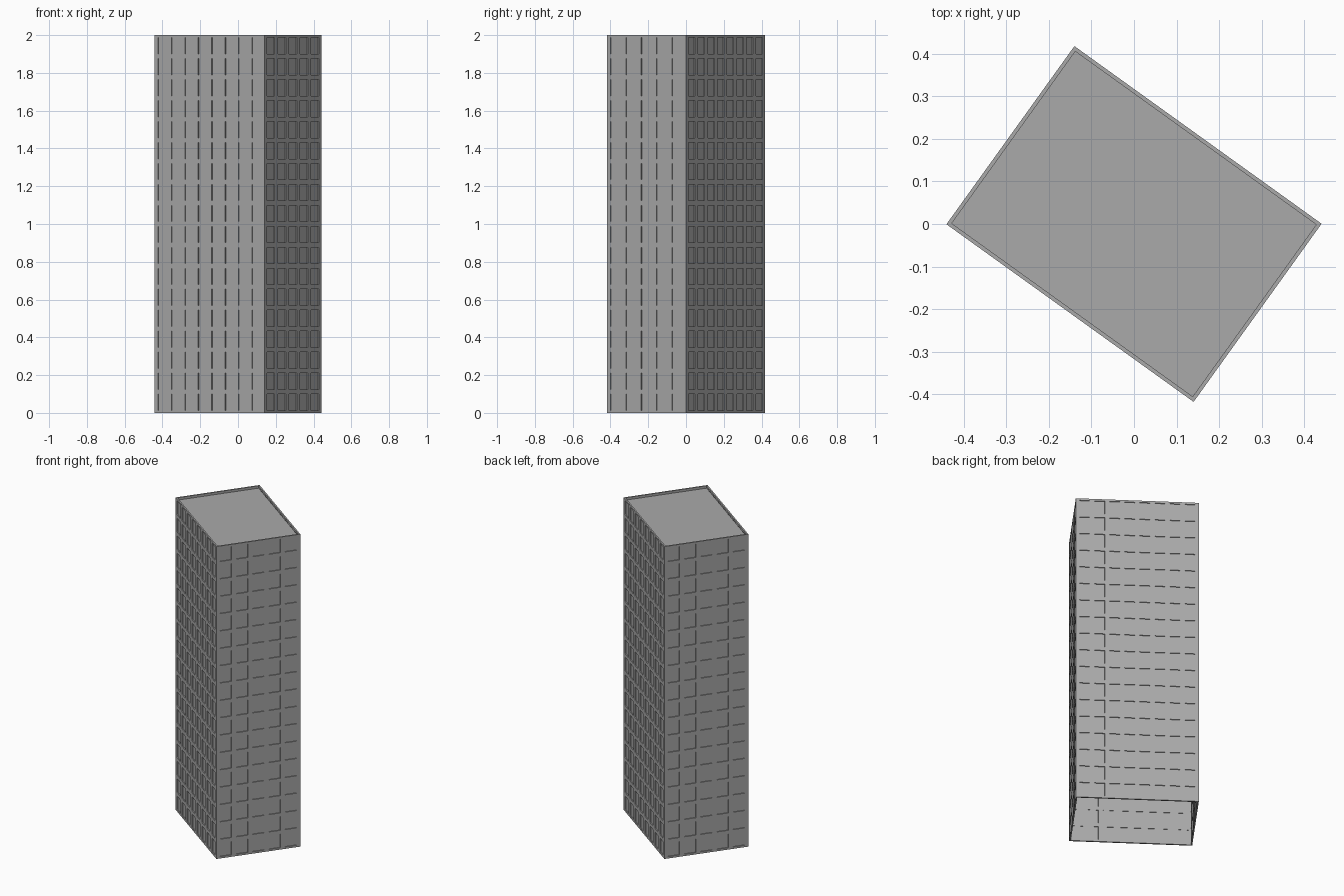
import bpy, bmesh, math
from mathutils import Matrix, Vector

cube = bpy.data.objects.get("Cube")
if cube:
    bpy.data.objects.remove(cube, do_unlink=True)

LENGTH, DEPTH, HEIGHT = 0.716, 0.516, 2.0
WALL = 0.009
FLOORS = 18
TURN = Matrix.Rotation(math.radians(-35.7), 4, 'Z')

concrete = bpy.data.materials.new("grey concrete")
concrete.use_nodes = True
grey = (0.40, 0.40, 0.40, 1)
concrete.diffuse_color = grey
concrete.node_tree.nodes["Principled BSDF"].inputs["Base Color"].default_value = grey


def add_object(name, bm, matrix):
    mesh = bpy.data.meshes.new(name)
    bm.to_mesh(mesh)
    bm.free()
    mesh.materials.append(concrete)
    obj = bpy.data.objects.new(name, mesh)
    obj.matrix_world = matrix
    bpy.context.collection.objects.link(obj)
    return obj


def breaks(total, count, pitch, size):
    """Edges of evenly spaced openings, centred along a span."""
    start = (total - (count - 1) * pitch - size) / 2
    cuts = [0]
    for i in range(count):
        cuts += [start + i * pitch, start + i * pitch + size]
    return [c - total / 2 for c in cuts + [total]]


def add_wall(name, span, trim, offset, angle, columns, pitch, width):
    """A wall facing -y, pierced by windows, then turned into place."""
    us = breaks(span, columns, pitch, width)
    us[0] += trim
    us[-1] -= trim
    vs = [v + HEIGHT / 2 for v in breaks(HEIGHT, FLOORS, HEIGHT / FLOORS, 0.087)]
    bm = bmesh.new()
    grid = [[bm.verts.new((u, 0, v)) for v in vs] for u in us]
    for i in range(len(us) - 1):
        for j in range(len(vs) - 1):
            if i % 2 and j % 2:
                continue  # window opening
            bm.faces.new((grid[i][j], grid[i + 1][j], grid[i + 1][j + 1], grid[i][j + 1]))
    place = TURN @ Matrix.Rotation(angle, 4, 'Z') @ Matrix.Translation((0, -offset, 0))
    wall = add_object(name + "_wall", bm, place)
    solid = wall.modifiers.new("thickness", 'SOLIDIFY')
    solid.thickness = WALL
    solid.offset = -1

    # Recessed window sheet behind the openings
    bm = bmesh.new()
    y = WALL * 0.65
    a, b = us[0] + WALL, us[-1] - WALL
    bm.faces.new([bm.verts.new(p) for p in
                  ((a, y, 0.005), (b, y, 0.005), (b, y, HEIGHT - 0.005), (a, y, HEIGHT - 0.005))])
    add_object(name + "_windows", bm, place)


# Four facades
for k, (long_name, short_name) in enumerate((("front", "right_end"), ("back", "left_end"))):
    add_wall(long_name, LENGTH, 0, DEPTH / 2, k * math.pi, 8, 0.0877, 0.06)
    add_wall(short_name, DEPTH, WALL, LENGTH / 2, (k + 0.5) * math.pi, 5, 0.1, 0.07)

# Roof slab sunk behind the parapet
bm = bmesh.new()
bmesh.ops.create_cube(bm, size=1)
bmesh.ops.scale(bm, vec=Vector((LENGTH - 2 * WALL, DEPTH - 2 * WALL, 0.006)), verts=bm.verts)
add_object("roof", bm, TURN @ Matrix.Translation((0, 0, HEIGHT - 0.018)))
